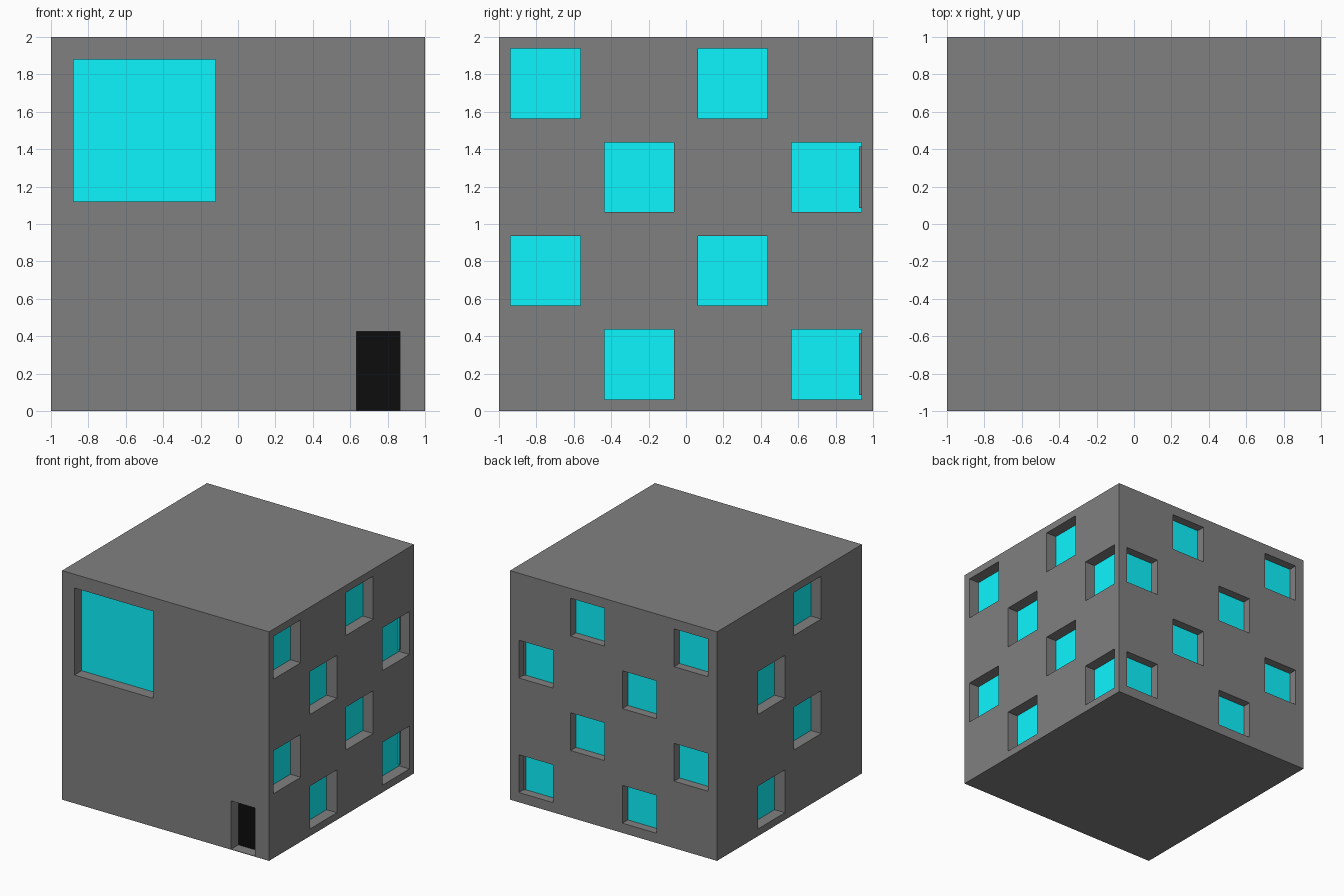
import bpy, bmesh
from mathutils import Matrix, Vector

if "Cube" in bpy.data.objects:
    bpy.data.objects.remove(bpy.data.objects["Cube"])

DEPTH, BACK_DEPTH = 0.1, 0.075
ROWS = (1.75, 1.25, 0.75, 0.25)
COLOURS = {
    "building": (0.216, 0.216, 0.216, 1),
    "window_glass": (0.004, 0.92, 1.0, 1),
    "door": (0.004, 0.004, 0.004, 1),
}
PARTS = list(COLOURS)


def squares(layout, size):
    """Chequered square openings as (u0, u1, z0, z1)."""
    h = size / 2
    return [(u - h, u + h, z - h, z + h)
            for i, z in enumerate(ROWS) for u in layout[i % 2]]


# Openings: (wall axis, wall side, depth, part filling the back, rectangles)
WALLS = [
    (1, -1, DEPTH, "window_glass", [(-0.88, -0.12, 1.12, 1.88)]),
    (1, -1, DEPTH, "door", [(0.633, 0.866, 0.004, 0.426)]),
    (0, 1, DEPTH, "window_glass",
     squares(((-0.75, 0.25), (-0.25, 0.75)), 0.374)),
    (0, -1, DEPTH, "window_glass", squares(((-0.25,), (0.25,)), 0.374)),
    (1, 1, BACK_DEPTH, "window_glass",
     squares(((0.25, -0.75), (-0.25, 0.75)), 0.33)),
]

# Solid block
bm = bmesh.new()
bmesh.ops.create_cube(bm, size=2, matrix=Matrix.Translation((0, 0, 1)))

# Score the block along the edges of every opening
cuts = set()
for axis, side, depth, part, rects in WALLS:
    for u0, u1, z0, z1 in rects:
        cuts |= {(1 - axis, round(u0, 4)), (1 - axis, round(u1, 4)),
                 (2, round(z0, 4)), (2, round(z1, 4))}
for axis, pos in sorted(cuts):
    normal = Vector((0, 0, 0))
    normal[axis] = 1
    bmesh.ops.bisect_plane(bm, geom=bm.verts[:] + bm.edges[:] + bm.faces[:],
                           plane_co=normal * pos, plane_no=normal)

# Sink each opening straight into its wall
for axis, side, depth, part, rects in WALLS:
    for u0, u1, z0, z1 in rects:
        bm.normal_update()
        faces = []
        for f in bm.faces:
            c = f.calc_center_median()
            if (f.normal[axis] * side > 0.9 and c[axis] * side > 0.999
                    and u0 < c[1 - axis] < u1 and z0 < c.z < z1):
                faces.append(f)
        bmesh.ops.inset_region(bm, faces=faces, thickness=0, depth=0)
        for f in faces:
            f.material_index = PARTS.index(part)
        for v in {v for f in faces for v in f.verts}:
            v.co[axis] = side * (1 - depth)
bm.normal_update()

# Walls, glass and door become separate coloured parts
for i, name in enumerate(PARTS):
    piece = bm.copy()
    bmesh.ops.delete(piece, context='FACES',
                     geom=[f for f in piece.faces if f.material_index != i])
    for f in piece.faces:
        f.material_index = 0
    mesh = bpy.data.meshes.new(name)
    piece.to_mesh(mesh)
    piece.free()
    mat = bpy.data.materials.new(name)
    mat.diffuse_color = COLOURS[name]
    mat.use_nodes = True
    mat.node_tree.nodes["Principled BSDF"].inputs["Base Color"].default_value = mat.diffuse_color
    mesh.materials.append(mat)
    bpy.context.collection.objects.link(bpy.data.objects.new(name, mesh))
bm.free()
